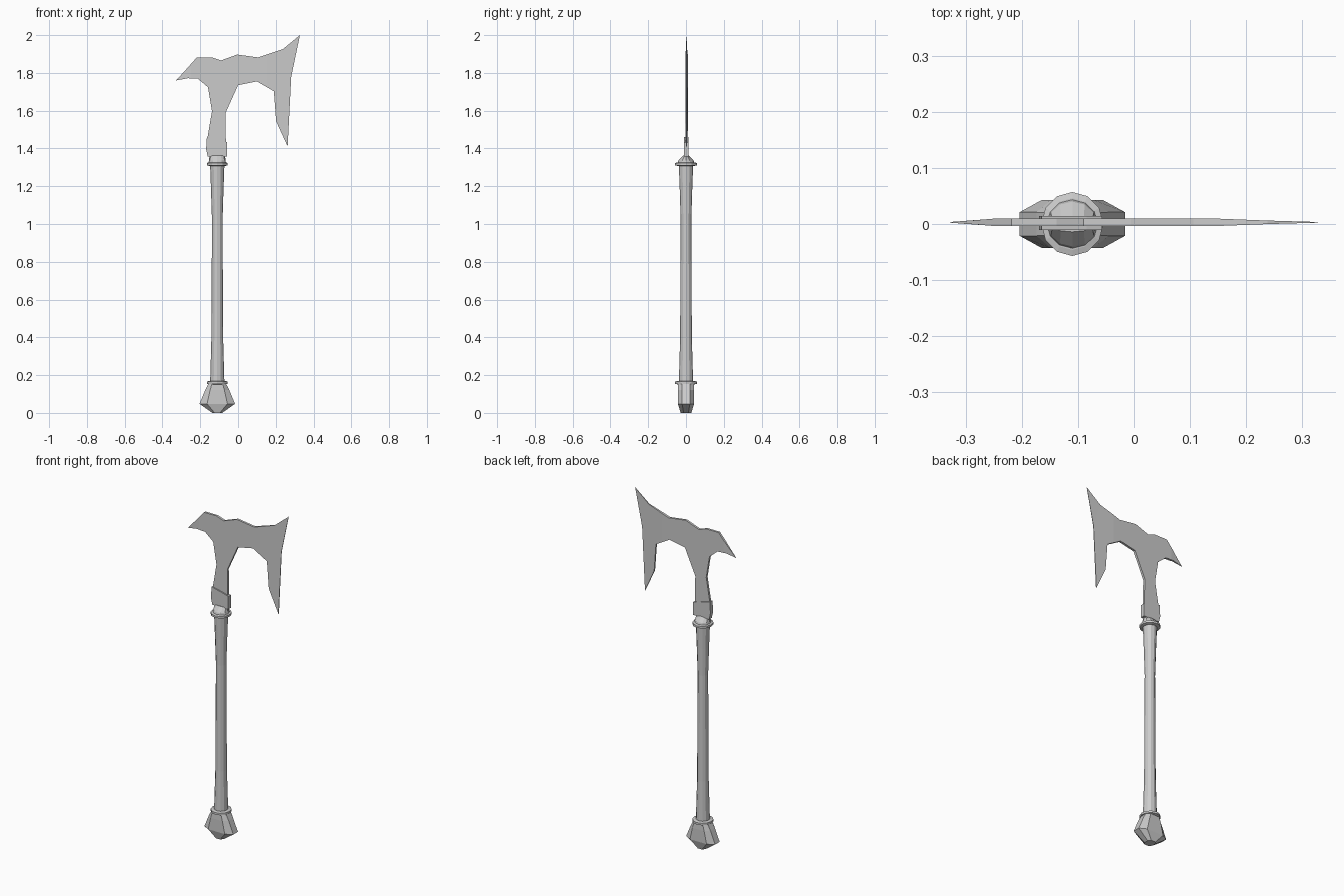
import bpy, bmesh, math

if "Cube" in bpy.data.objects:
    bpy.data.objects.remove(bpy.data.objects["Cube"])

CX = -0.11  # handle axis


def make_object(name, bm):
    bmesh.ops.recalc_face_normals(bm, faces=bm.faces)
    mesh = bpy.data.meshes.new(name)
    bm.to_mesh(mesh)
    bm.free()
    ob = bpy.data.objects.new(name, mesh)
    bpy.context.collection.objects.link(ob)
    return ob


def loft(name, sections):
    """Skin a stack of (z, [(x, y), ...]) cross-sections and cap the ends."""
    bm = bmesh.new()
    rings = [[bm.verts.new((CX + x, y, z)) for x, y in pts] for z, pts in sections]
    for a, b in zip(rings, rings[1:]):
        for i in range(len(a)):
            j = (i + 1) % len(a)
            bm.faces.new((a[i], a[j], b[j], b[i]))
    bm.faces.new(rings[0][::-1])
    bm.faces.new(rings[-1])
    return make_object(name, bm)


def ellipse(rx, ry, n=12):
    return [(rx * math.cos(2 * math.pi * i / n), ry * math.sin(2 * math.pi * i / n))
            for i in range(n)]


def octagon(xo, yi, xi, yo):
    return [(xo, -yi), (xo, yi), (xi, yo), (-xi, yo),
            (-xo, yi), (-xo, -yi), (-xi, -yo), (xi, -yo)]


def plate(name, outline, half, cuts=(), y0=0.003):
    """Extrude an x-z outline; half(x) gives the half thickness."""
    bm = bmesh.new()
    face = bm.faces.new([bm.verts.new((x, -1, z)) for x, z in outline])
    for x in cuts:
        bmesh.ops.bisect_plane(bm, geom=bm.verts[:] + bm.edges[:] + bm.faces[:],
                               plane_co=(x, 0, 0), plane_no=(1, 0, 0))
    new = bmesh.ops.extrude_face_region(bm, geom=bm.faces[:], use_keep_orig=True)["geom"]
    for v in new:
        if isinstance(v, bmesh.types.BMVert):
            v.co.y = 1
    for v in bm.verts:
        v.co.y = y0 + math.copysign(half(v.co.x), v.co.y)
    bmesh.ops.triangulate(bm, faces=[f for f in bm.faces if len(f.verts) > 4])
    return make_object(name, bm)


# Pommel: flattened faceted knob
loft("pommel", [
    (0.0, octagon(0.026, 0.012, 0.014, 0.028)),
    (0.048, octagon(0.094, 0.021, 0.054, 0.043)),
    (0.12, octagon(0.064, 0.021, 0.038, 0.043)),
    (0.155, octagon(0.046, 0.020, 0.028, 0.041)),
])

# Shaft with flared ends
loft("shaft", [(z, ellipse(r, r)) for z, r in (
    (0.15, 0.038), (0.40, 0.031), (1.02, 0.028), (1.18, 0.033), (1.32, 0.038))])

# Collars at both ends of the shaft
for name, z in (("lower_collar", 0.160), ("upper_collar", 1.317)):
    loft(name, [(z + dz, ellipse(r * 0.97, r)) for dz, r in (
        (-0.009, 0.046), (-0.006, 0.057), (0.006, 0.057), (0.009, 0.046))])

# Wedge cap joining the round shaft to the flat head
loft("shaft_cap", [
    (1.315, ellipse(0.047, 0.047)),
    (1.336, ellipse(0.044, 0.040)),
    (1.363, ellipse(0.041, 0.014)),
])

# Socket with slanted top
plate("head_socket", [
    (-0.160, 1.357), (-0.057, 1.357), (-0.057, 1.432), (-0.085, 1.442), (-0.165, 1.461),
    (-0.169, 1.395)], lambda x: 0.0125, y0=0.002)


# Axe head thinning toward both tips
def blade_half(x):
    if x > 0.15:
        return max(0.0006, 0.0065 * (0.32 - x) / 0.17)
    if x < -0.25:
        return max(0.0006, 0.0065 * (x + 0.33) / 0.08)
    return 0.0065


plate("axe_head", [
    (-0.328, 1.760), (-0.282, 1.810), (-0.218, 1.882), (-0.138, 1.882), (-0.090, 1.866),
    (-0.005, 1.897), (0.106, 1.882), (0.238, 1.926), (0.328, 2.0), (0.282, 1.780),
    (0.263, 1.411), (0.202, 1.544), (0.190, 1.703), (0.100, 1.755), (0.0, 1.735),
    (-0.067, 1.586), (-0.064, 1.400), (-0.158, 1.400), (-0.161, 1.461), (-0.138, 1.597),
    (-0.159, 1.724), (-0.212, 1.769), (-0.265, 1.772)],
    blade_half, cuts=(-0.25, 0.15))
